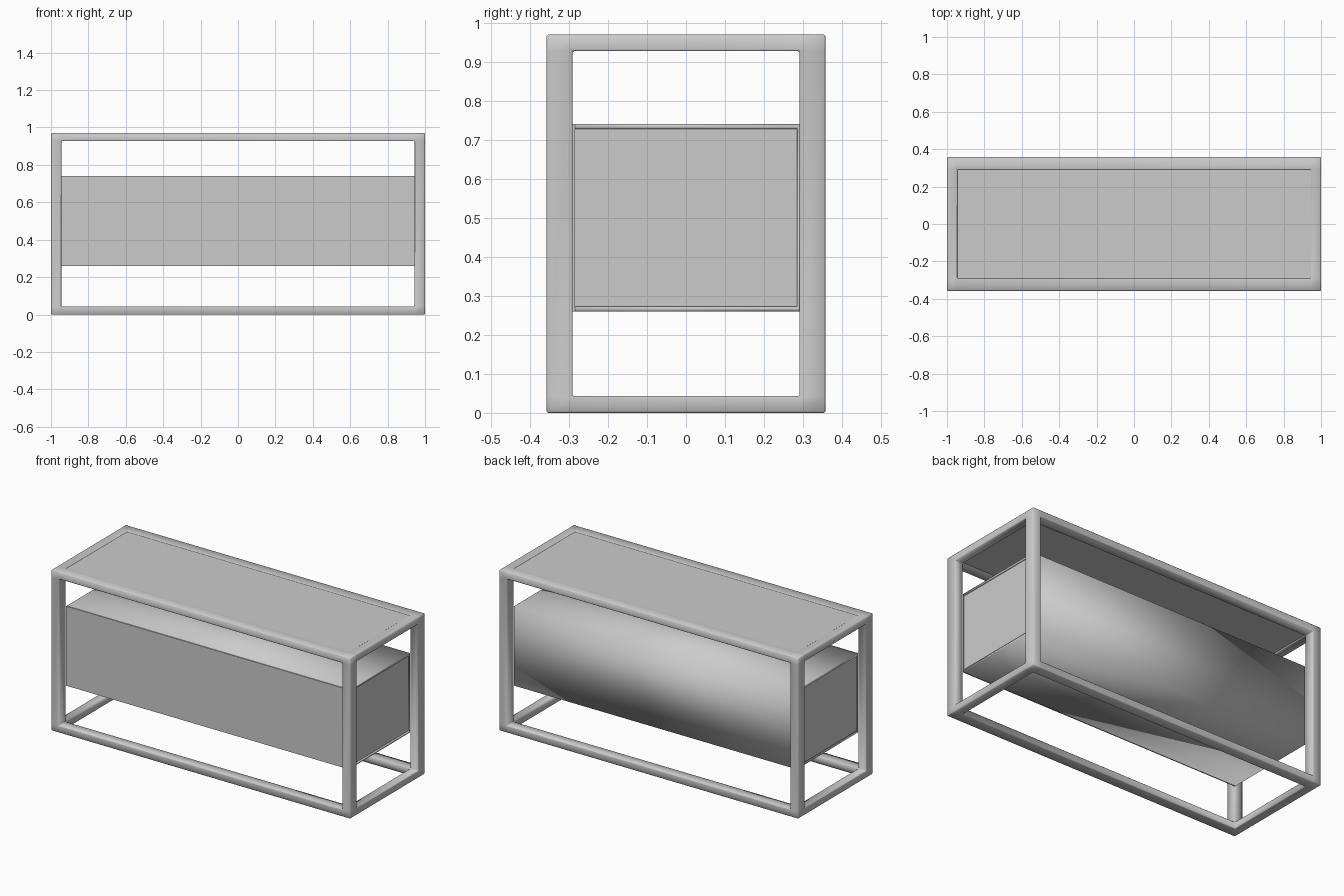
import bpy, bmesh
from itertools import product

if "Cube" in bpy.data.objects:
    bpy.data.objects.remove(bpy.data.objects["Cube"])

X, Y, Z = 1.0, 0.357, 0.97          # overall half width, half depth, height
BX, BY, BZ = 0.055, 0.066, 0.043    # bar sizes along each axis


def add_mesh(name, bm, smooth=False):
    bmesh.ops.remove_doubles(bm, verts=bm.verts, dist=1e-5)
    bmesh.ops.recalc_face_normals(bm, faces=bm.faces)
    me = bpy.data.meshes.new(name)
    bm.to_mesh(me)
    bm.free()
    for p in me.polygons:
        p.use_smooth = smooth
    ob = bpy.data.objects.new(name, me)
    bpy.context.collection.objects.link(ob)
    return ob


def bevel(ob, width):
    m = ob.modifiers.new("edge_softening", 'BEVEL')
    m.width, m.segments, m.limit_method = width, 1, 'ANGLE'


def box(name, lo, hi):
    bm = bmesh.new()
    bmesh.ops.create_cube(bm, size=1)
    for v in bm.verts:
        v.co = [lo[i] if v.co[i] < 0 else hi[i] for i in range(3)]
    return add_mesh(name, bm)


def cage(name, cuts):
    """Open cage: on a 3x3x3 grid, only corner and edge cells are solid."""
    def solid(c):
        return all(0 <= k <= 2 for k in c) and sum(k == 1 for k in c) <= 1
    bm = bmesh.new()
    for c in product(range(3), repeat=3):
        if not solid(c):
            continue
        for ax, side in product(range(3), (0, 1)):
            n = list(c)
            n[ax] += 2 * side - 1
            if solid(n):
                continue
            u, w = [a for a in range(3) if a != ax]
            quad = []
            for du, dw in ((0, 0), (1, 0), (1, 1), (0, 1)):
                k = list(c)
                k[ax] += side
                k[u] += du
                k[w] += dw
                quad.append(bm.verts.new([cuts[a][k[a]] for a in range(3)]))
            bm.faces.new(quad)
    return add_mesh(name, bm, True)


# Outer frame of twelve bars
frame = cage("frame", [(-X, -X + BX, X - BX, X),
                       (-Y, -Y + BY, Y - BY, Y),
                       (0, BZ, Z - BZ, Z)])
bevel(frame, 0.004)

# Flush top panel set inside the frame
ix, iy = X - BX, Y - BY
box("top_panel", (-ix, -iy, Z - 0.035), (ix, iy, Z - 0.003))

# Cabinet shell: top, back and bottom, extruded from a U profile
z0, z1, t, s = 0.26, 0.74, 0.013, 0.006
profile = [(-iy + s, z0), (iy, z0), (iy, z1), (-iy + s, z1),
           (-iy + s, z1 - t), (iy - s, z1 - t), (iy - s, z0 + t), (-iy + s, z0 + t)]
bm = bmesh.new()
face = bm.faces.new([bm.verts.new((-ix, y, z)) for y, z in profile])
ext = bmesh.ops.extrude_face_region(bm, geom=[face])
bmesh.ops.translate(bm, vec=(2 * ix, 0, 0),
                    verts=[g for g in ext["geom"] if isinstance(g, bmesh.types.BMVert)])
# keep the caps as closed ends of the walls
if not face.is_valid or len(face.link_loops if hasattr(face, "link_loops") else face.loops) == 0:
    bm.faces.new([v for v in bm.verts if v.co.x < 0])
add_mesh("cabinet_shell", bm, True)

# Flat front door and slightly inset end panels
box("cabinet_front", (-ix, -iy, z0), (ix, -iy + s, z1))
for side, name in ((-1, "left_end_panel"), (1, "right_end_panel")):
    a, b = sorted((side * (ix - 0.004), side * (ix - 0.018)))
    box(name, (a, -iy + s, z0 + t), (b, iy - s, z1 - t))
